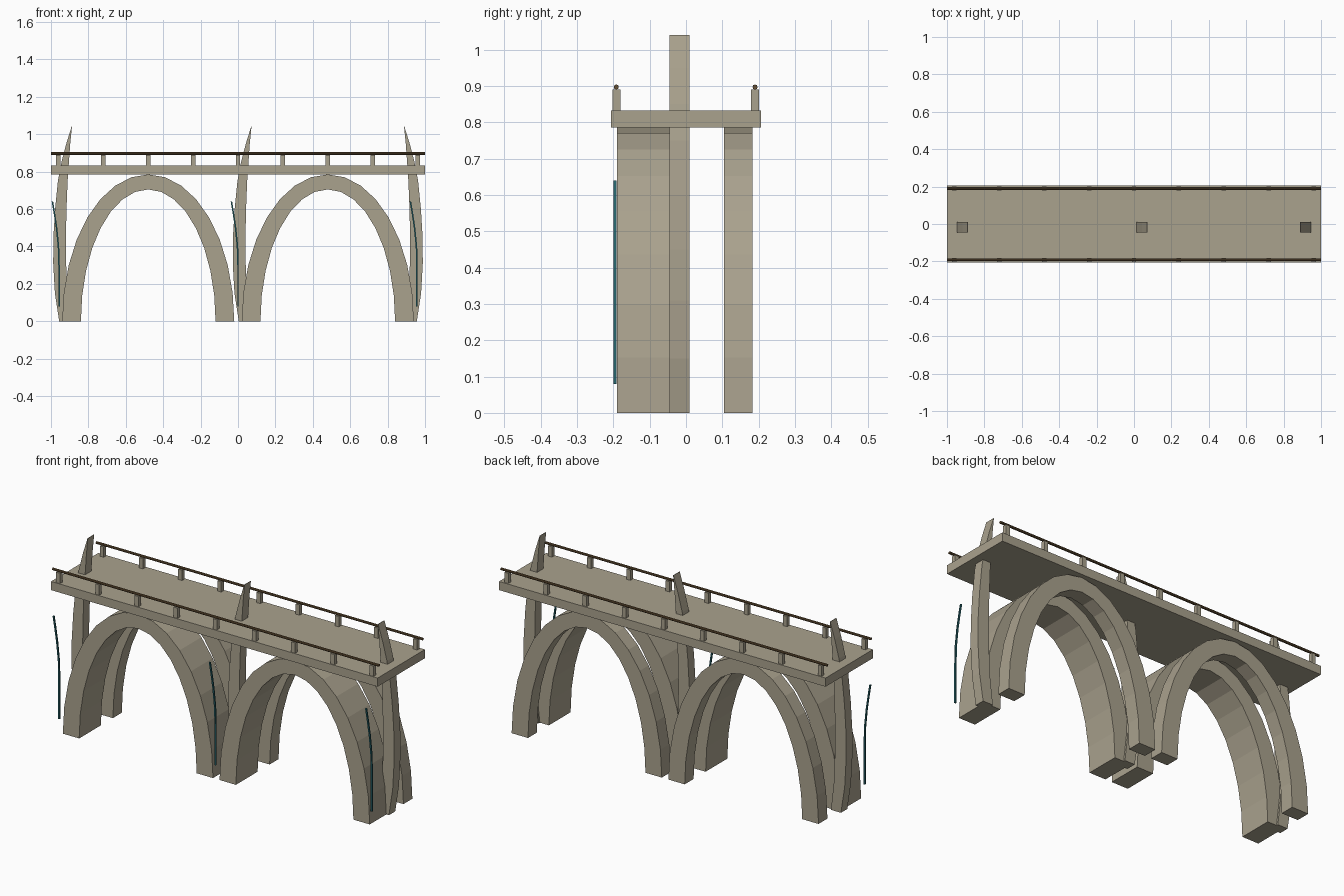
import bpy, bmesh, math
from mathutils import Vector

default = bpy.data.objects.get("Cube")
if default:
    bpy.data.objects.remove(default, do_unlink=True)


def material(name, rgb):
    m = bpy.data.materials.new(name)
    m.use_nodes = True
    m.diffuse_color = (*rgb, 1)
    m.node_tree.nodes["Principled BSDF"].inputs["Base Color"].default_value = (*rgb, 1)
    return m


STONE = material("sandy stone", (0.40, 0.36, 0.27))
WOOD = material("brown wood", (0.13, 0.08, 0.035))
TEAL = material("dark teal", (0.02, 0.13, 0.15))


def finish(name, bm, mat):
    bmesh.ops.recalc_face_normals(bm, faces=bm.faces)
    mesh = bpy.data.meshes.new(name)
    bm.to_mesh(mesh)
    bm.free()
    mesh.materials.append(mat)
    obj = bpy.data.objects.new(name, mesh)
    bpy.context.collection.objects.link(obj)
    return obj


def box(name, lo, hi, mat):
    bm = bmesh.new()
    bmesh.ops.create_cube(bm, size=1)
    lo, hi = Vector(lo), Vector(hi)
    for v in bm.verts:
        v.co = (lo + hi) / 2 + v.co * (hi - lo)
    return finish(name, bm, mat)


def ribbon(name, side_a, side_b, y0, y1, mat):
    """Solid strip between two x-z outlines, extruded from y0 to y1."""
    bm = bmesh.new()
    rings = []
    for (ax, az), (bx, bz) in zip(side_a, side_b):
        corners = [(ax, y0, az), (bx, y0, bz), (bx, y1, bz), (ax, y1, az)]
        rings.append([bm.verts.new(c) for c in corners])
    for r, s in zip(rings, rings[1:]):
        for i in range(4):
            j = (i + 1) % 4
            bm.faces.new((r[i], r[j], s[j], s[i]))
    bm.faces.new(rings[0])
    bm.faces.new(rings[-1])
    return finish(name, bm, mat)


def half_ellipse(cx, rx, rz, steps=16):
    angles = [math.pi * i / steps for i in range(steps + 1)]
    return [(cx + rx * math.cos(a), rz * math.sin(a)) for a in angles]


# Deck
box("deck", (-1, -0.207, 0.785), (1, 0.207, 0.833), STONE)

# Arches: a deep front row and a slim back row
for side, cx in (("right", -0.48), ("left", 0.48)):
    for row, y0, y1 in (("front", -0.19, 0.0), ("back", 0.105, 0.183)):
        ribbon(f"{row}_{side}_arch", half_ellipse(cx, 0.46, 0.785),
               half_ellipse(cx, 0.36, 0.705), y0, y1, STONE)

# Curved blade pylons: height, outer edge, inner edge
BLADE = [(0, 0.004, 0.065), (0.15, -0.019, 0.048), (0.31, -0.028, 0.041),
         (0.45, -0.027, 0.04), (0.6, -0.018, 0.043), (0.75, -0.003, 0.049),
         (0.85, 0.016, 0.056), (0.95, 0.042, 0.063), (1.04, 0.07, 0.072)]
for name, x, flip in (("right", -0.96, 1), ("middle", 0, 1), ("left", 0.96, -1)):
    outer = [(x + flip * a, z) for z, a, b in BLADE]
    inner = [(x + flip * b, z) for z, a, b in BLADE]
    ribbon(f"{name}_pylon", outer, inner, -0.045, 0.01, STONE)

# Thin hanging strands on the front
STRAND = [(0.08, 0), (0.3, 0), (0.4, -0.003), (0.5, -0.013), (0.58, -0.025), (0.64, -0.035)]
for name, x in (("right", -0.957), ("middle", 0), ("left", 0.957)):
    edge_a = [(x + dx - 0.004, z) for z, dx in STRAND]
    edge_b = [(x + dx + 0.004, z) for z, dx in STRAND]
    ribbon(f"{name}_strand", edge_a, edge_b, -0.2, -0.192, TEAL)

# Railings: posts and a round handrail on each edge
for name, y in (("front", -0.192), ("back", 0.19)):
    for i in range(9):
        x = (i - 4) * 0.24
        box(f"{name}_post_{i + 1}", (x - 0.012, y - 0.011, 0.833),
            (x + 0.012, y + 0.011, 0.89), STONE)
    bpy.ops.mesh.primitive_cylinder_add(vertices=8, radius=0.007, depth=2,
                                        location=(0, y, 0.897),
                                        rotation=(0, math.pi / 2, 0))
    rail = bpy.context.object
    rail.name = f"{name}_handrail"
    rail.data.materials.append(WOOD)
